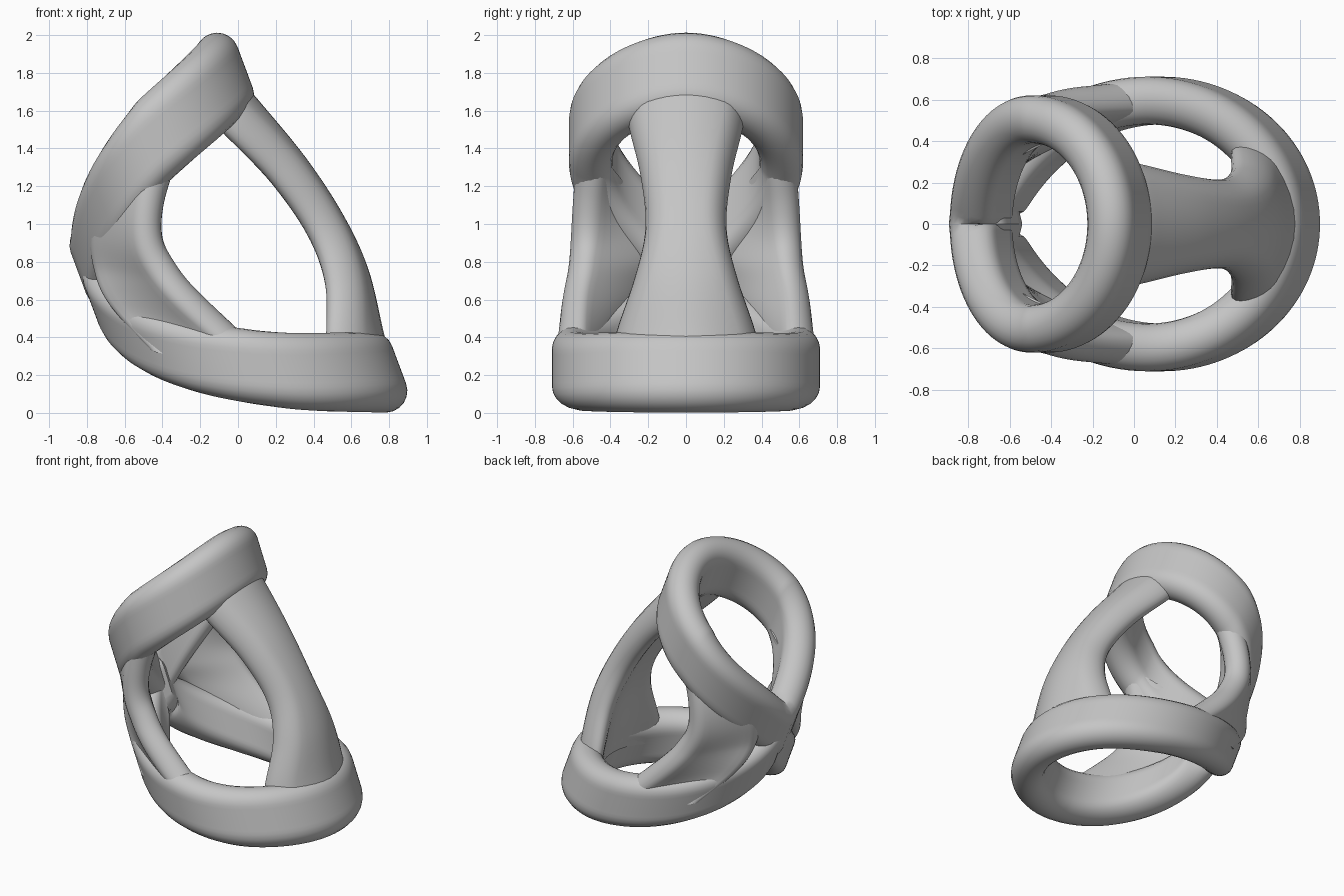
import bpy, bmesh
from math import sin, cos, pi, radians
from mathutils import Vector

if "Cube" in bpy.data.objects:
    bpy.data.objects.remove(bpy.data.objects["Cube"])

grey = bpy.data.materials.new("matte_grey")
grey.use_nodes = True
colour = (0.56, 0.56, 0.56, 1)
grey.diffuse_color = colour
grey.node_tree.nodes["Principled BSDF"].inputs["Base Color"].default_value = colour

AXIS = Vector((0.35, 0, -0.94)).normalized()   # shared tube axis of both rings
THICK = 0.115


def stadium(a, b, arc=10, flat=8):
    """Outline with round ends: half length a, half thickness b."""
    pts = []
    for side in (1, -1):
        for i in range(arc + 1):
            t = -pi / 2 + pi * i / arc
            pts.append((side * (a - b + b * cos(t)), side * b * sin(t)))
        for i in range(1, flat):
            pts.append((side * (a - b) * (1 - 2 * i / flat), side * b))
    return pts


def loft(name, rings, closed):
    bm = bmesh.new()
    rows = [[bm.verts.new(p) for p in ring] for ring in rings]
    n = len(rows[0])
    pairs = list(zip(rows, rows[1:])) + ([(rows[-1], rows[0])] if closed else [])
    for r, s in pairs:
        for i in range(n):
            j = (i + 1) % n
            bm.faces.new((r[i], r[j], s[j], s[i]))
    if not closed:
        bm.faces.new(rows[0])
        bm.faces.new(rows[-1])
    bmesh.ops.recalc_face_normals(bm, faces=bm.faces)
    mesh = bpy.data.meshes.new(name)
    bm.to_mesh(mesh)
    bm.free()
    mesh.materials.append(grey)
    obj = bpy.data.objects.new(name, mesh)
    bpy.context.collection.objects.link(obj)
    bpy.ops.object.select_all(action='DESELECT')
    obj.select_set(True)
    bpy.context.view_layer.objects.active = obj
    bpy.ops.object.shade_smooth_by_angle(angle=radians(40))


def smooth_path(keys, steps=8):
    """Catmull-Rom interpolation through key points."""
    k = [Vector(p) for p in keys]
    k = [2 * k[0] - k[1]] + k + [2 * k[-1] - k[-2]]
    out = []
    for a, b, c, d in zip(k, k[1:], k[2:], k[3:]):
        for i in range(steps):
            t = i / steps
            out.append(0.5 * (2 * b + (c - a) * t + (2 * a - 5 * b + 4 * c - d) * t ** 2
                              + (3 * b - a - 3 * c + d) * t ** 3))
    return out + [k[-2]]


def band(name, path_at, half, count=128):
    """Closed band whose height follows the tube axis."""
    path = [path_at(2 * pi * i / count) for i in range(count)]
    rings = []
    for i, p in enumerate(path):
        tangent = path[(i + 1) % count] - path[i - 1]
        out = tangent.cross(AXIS).normalized()
        ring = [p + AXIS * a + out * b for a, b in stadium(half, THICK)]
        for q in ring:               # keep each half on its own side of the crease
            if q.y * p.y < 0:
                q.y = 0
        rings.append(ring)
    loft(name, rings, True)


def upper_path(t):
    s = min(t, 2 * pi - t) / pi
    c = cos(t)
    drop = 1.7 * s * s / (s + 0.7)
    return Vector((-0.455 + (0.282 if c < 0 else 0.385) * c, 0.505 * sin(t), 1.79 - 1.01 * drop))


def lower_path(t):
    s = min(t, 2 * pi - t) / pi
    c, h = cos(t), abs(sin(t))
    rear = c < 0
    y = 0.595 * (h ** 1.4 if rear else h) * (1 if t < pi else -1)
    rise = (max(0, s - 0.3) / 0.7) ** 2.4
    return Vector((0.1 + (0.79 if rear else 0.645) * c, y, 0.215 + 0.52 * rise))


# Two finger rings
band("upper_ring", upper_path, 0.23)
band("lower_ring", lower_path, 0.22)

# Bowed strut joining the rings: x, half width, z
spine = smooth_path([(-0.02, 0.3, 1.65), (0.05, 0.3, 1.57), (0.28, 0.24, 1.29), (0.47, 0.215, 1.0),
                     (0.595, 0.275, 0.73), (0.67, 0.38, 0.42), (0.71, 0.4, 0.25)])
rings = []
for i, p in enumerate(spine):
    t = spine[min(i + 1, len(spine) - 1)] - spine[max(i - 1, 0)]
    out = Vector((-t.z, 0, t.x)).normalized()
    rings.append([Vector((p.x, u, p.z)) + out * (v - 1.1 * u * u) for u, v in stadium(p.y, 0.1)])
loft("bowed_strut", rings, False)

# Side webs filling the gap between the rings, with a rounded free edge
free_edge = smooth_path([(-0.4, 0.5, 1.36), (-0.48, 0.51, 1.12), (-0.49, 0.52, 0.93),
                         (-0.42, 0.54, 0.77), (-0.26, 0.58, 0.58), (0.08, 0.612, 0.28)])
inner_edge = smooth_path([(-0.6, 0.4, 1.24), (-0.66, 0.34, 1.08), (-0.69, 0.28, 0.95),
                          (-0.68, 0.26, 0.8), (-0.61, 0.33, 0.62), (-0.38, 0.47, 0.34)])
for side, label in ((1, "left"), (-1, "right")):
    rings = []
    for i, (e, l) in enumerate(zip(free_edge, inner_edge)):
        t = free_edge[min(i + 1, len(free_edge) - 1)] - free_edge[max(i - 1, 0)]
        across = (e - l).normalized()
        out = across.cross(t).normalized()
        mid, half = (e + l) / 2, (e - l).length / 2 + 0.09
        ring = [mid + across * u + out * v for u, v in stadium(half, 0.09)]
        rings.append([Vector((p.x, p.y * side, p.z)) for p in ring])
    loft(label + "_side_web", rings, False)
